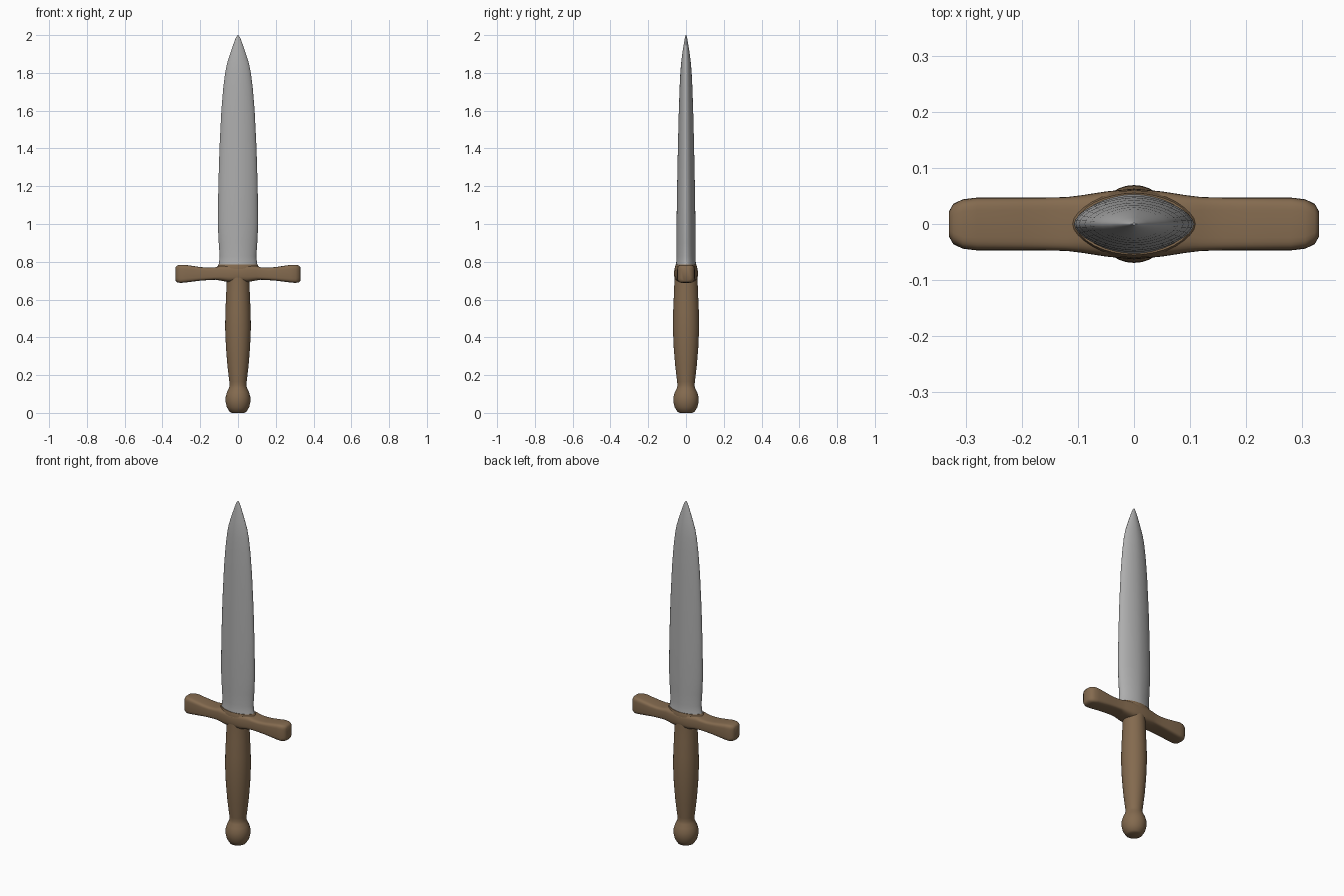
import bpy, bmesh, math
from mathutils import Vector

if "Cube" in bpy.data.objects:
    bpy.data.objects.remove(bpy.data.objects["Cube"])


def material(name, rgb):
    m = bpy.data.materials.new(name)
    m.diffuse_color = (*rgb, 1)
    m.use_nodes = True
    m.node_tree.nodes["Principled BSDF"].inputs["Base Color"].default_value = m.diffuse_color
    return m


steel = material("steel grey", (0.42, 0.42, 0.42))
wood = material("warm brown", (0.23, 0.145, 0.078))


def loft(name, stations, place, mat, n=32):
    """Skin superellipse rings: (position, half a, half b, centre offset, exponent)."""
    bm = bmesh.new()
    rings = []
    for t, a, b, c, e in stations:
        ring = []
        for i in range(n):
            w = 2 * math.pi * i / n
            u, v = math.cos(w), math.sin(w)
            u = math.copysign(abs(u) ** (2 / e), u) * a
            v = math.copysign(abs(v) ** (2 / e), v) * b + c
            ring.append(bm.verts.new(place(t, u, v)))
        rings.append(ring)
    for r, s in zip(rings, rings[1:]):
        for i in range(n):
            j = (i + 1) % n
            bm.faces.new((r[i], r[j], s[j], s[i]))
    bm.faces.new(rings[0][::-1])
    bm.faces.new(rings[-1])
    bmesh.ops.recalc_face_normals(bm, faces=bm.faces)
    me = bpy.data.meshes.new(name)
    bm.to_mesh(me)
    bm.free()
    me.materials.append(mat)
    ob = bpy.data.objects.new(name, me)
    bpy.context.collection.objects.link(ob)
    bpy.ops.object.select_all(action='DESELECT')
    ob.select_set(True)
    bpy.context.view_layer.objects.active = ob
    bpy.ops.object.shade_smooth_by_angle(angle=math.radians(45))
    return ob


def upright(t, u, v):
    return Vector((u, v, t))


def sideways(t, u, v):
    return Vector((t, u, v))


# Blade: lens-shaped section tapering to a narrow tip
blade = [(0.77, 0.107, 0.056), (0.79, 0.101, 0.052), (0.83, 0.097, 0.05), (0.90, 0.102, 0.05),
         (1.0, 0.107, 0.05), (1.2, 0.104, 0.047), (1.4, 0.098, 0.043), (1.6, 0.088, 0.038),
         (1.72, 0.078, 0.034), (1.8, 0.068, 0.03), (1.85, 0.058, 0.026), (1.9, 0.042, 0.02),
         (1.95, 0.025, 0.012), (1.985, 0.012, 0.006), (2.0, 0.003, 0.002)]
loft("blade", [(z, a, b, 0, 1.75) for z, a, b in blade], upright, steel)

# Grip and pommel: one turned profile
handle = [(0.0, 0.032), (0.006, 0.044), (0.03, 0.059), (0.06, 0.066), (0.085, 0.065),
          (0.11, 0.058), (0.13, 0.048), (0.145, 0.044), (0.165, 0.046), (0.25, 0.056),
          (0.35, 0.064), (0.45, 0.068), (0.53, 0.067), (0.62, 0.063), (0.70, 0.06), (0.76, 0.06)]
loft("grip", [(z, r, r * 1.02, 0, 2) for z, r in handle], upright, wood)

# Crossguard: mirrored bar, waisted arms with rounded ends and a swollen centre
half = [(0.0, 0.063, 0.048, 0.738, 3), (0.05, 0.058, 0.046, 0.738, 3.5),
        (0.095, 0.051, 0.039, 0.74, 4), (0.12, 0.048, 0.033, 0.738, 5),
        (0.16, 0.047, 0.033, 0.736, 5), (0.20, 0.047, 0.036, 0.736, 5),
        (0.28, 0.047, 0.047, 0.737, 5), (0.305, 0.044, 0.048, 0.736, 5),
        (0.322, 0.036, 0.045, 0.736, 4), (0.33, 0.022, 0.036, 0.736, 4)]
arms = [(-x, *rest) for x, *rest in reversed(half[1:])] + half
loft("crossguard", arms, sideways, wood)

# Collar where the guard flares up around the blade root
collar = [(0.70, 0.06, 0.058), (0.74, 0.1, 0.058), (0.765, 0.115, 0.06), (0.785, 0.103, 0.055)]
loft("blade_collar", [(z, a, b, 0, 1.9) for z, a, b in collar], upright, wood)
